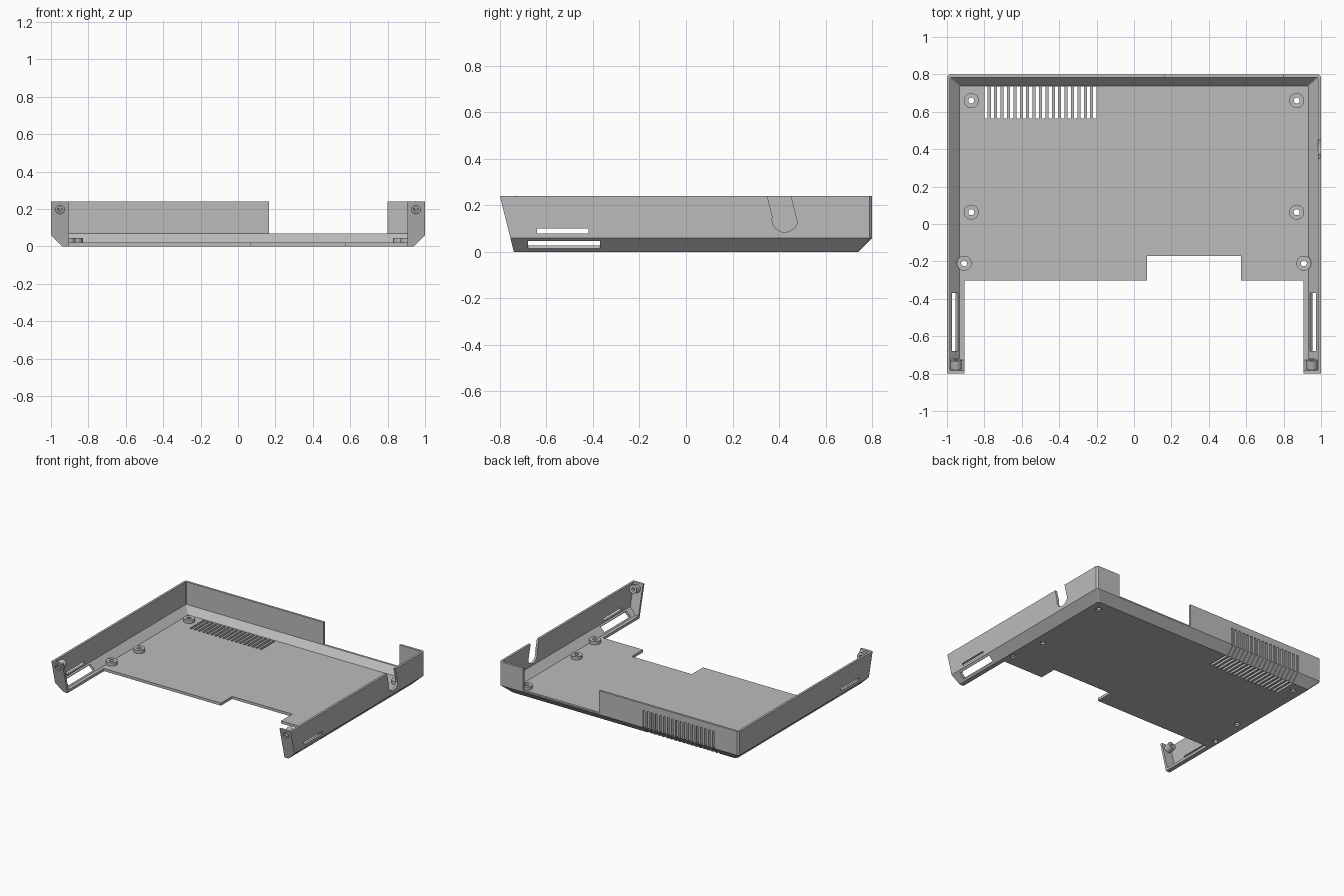
import bpy, bmesh, math
from mathutils import Vector

if "Cube" in bpy.data.objects:
    bpy.data.objects.remove(bpy.data.objects["Cube"], do_unlink=True)

grey = bpy.data.materials.new("case_grey")
grey.use_nodes = True
COLOUR = (0.5, 0.5, 0.5, 1)
grey.diffuse_color = COLOUR
grey.node_tree.nodes["Principled BSDF"].inputs["Base Color"].default_value = COLOUR

SLOPE = 0.25          # lean of the front ends
END_AXIS = Vector((0, -1, -SLOPE)).normalized()


# Helpers
def loft(bm, rings, caps=True):
    loops = [[bm.verts.new(p) for p in ring] for ring in rings]
    n = len(loops[0])
    pairs = list(zip(loops, loops[1:]))
    if caps:
        bm.faces.new(loops[0])
        bm.faces.new(loops[-1])
    else:
        pairs.append((loops[-1], loops[0]))
    for a, b in pairs:
        for i in range(n):
            j = (i + 1) % n
            bm.faces.new((a[i], a[j], b[j], b[i]))


def prism(bm, outline, x0, x1):
    loft(bm, [[(x, y, z) for y, z in outline] for x in (x0, x1)])


def box(bm, x0, x1, y0, y1, z0, z1):
    prism(bm, [(y0, z0), (y1, z0), (y1, z1), (y0, z1)], x0, x1)


def circle(centre, axis, r, n=24):
    q = axis.to_track_quat('Z', 'Y')
    return [centre + q @ Vector((r * math.cos(t), r * math.sin(t), 0))
            for t in (2 * math.pi * i / n for i in range(n))]


def rod(bm, a, b, r):
    a, b = Vector(a), Vector(b)
    loft(bm, [circle(a, b - a, r), circle(b, b - a, r)])


def tube(bm, a, b, r, hole):
    a, b = Vector(a), Vector(b)
    loft(bm, [circle(p, b - a, s) for p, s in ((a, r), (b, r), (b, hole), (a, hole))], False)


def make(name, bm):
    bmesh.ops.recalc_face_normals(bm, faces=bm.faces)
    me = bpy.data.meshes.new(name)
    bm.to_mesh(me)
    bm.free()
    me.materials.append(grey)
    ob = bpy.data.objects.new(name, me)
    bpy.context.collection.objects.link(ob)
    return ob


def cut(ob, bm):
    cutter = make("cutter", bm)
    cutter.hide_render = True
    mod = ob.modifiers.new("cut", 'BOOLEAN')
    mod.operation, mod.solver, mod.object = 'DIFFERENCE', 'EXACT', cutter
    mod.use_self = True
    dg = bpy.context.evaluated_depsgraph_get()
    me = bpy.data.meshes.new_from_object(ob.evaluated_get(dg))
    ob.modifiers.clear()
    ob.data = me
    bpy.data.objects.remove(cutter, do_unlink=True)


def tray_ring(z, hx, back, front, c=0.012):
    f = front - SLOPE * z
    return [(-hx, f, z), (hx, f, z), (hx, back - c, z), (hx - c, back, z),
            (-hx + c, back, z), (-hx, back - c, z)]


# Tray shell with chamfered lower edges
bm = bmesh.new()
loft(bm, [tray_ring(0, 0.94, 0.74, -0.74), tray_ring(0.06, 1, 0.8, -0.74),
          tray_ring(0.24, 1, 0.8, -0.74)])
shell = make("case_shell", bm)

# Hollow inside
bm = bmesh.new()
loft(bm, [tray_ring(0.02, 0.932, 0.738, -0.722, 0.004), tray_ring(0.07, 0.983, 0.783, -0.722, 0.004),
          tray_ring(0.3, 0.983, 0.783, -0.722, 0.004)])
cut(shell, bm)

# Front opening with its stepped notch, and the rear wall gap
bm = bmesh.new()
box(bm, -0.907, 0.907, -1, -0.303, -0.1, 0.4)
box(bm, 0.07, 0.572, -0.5, -0.17, -0.1, 0.4)
box(bm, 0.165, 0.8, 0.7, 1, 0.07, 0.4)
cut(shell, bm)

# Leaning round-bottomed cable notch in one side wall
bm = bmesh.new()
lean, r = math.atan(SLOPE), 0.055
outline = [(0.425 + r * math.cos(t), 0.14 + r * math.sin(t))
           for t in (math.pi + lean * -1 + math.pi * i / 12 for i in range(13))]
y_end, z_end = outline[-1]
y_start, z_start = outline[0]
outline += [(y_end - SLOPE * (0.3 - z_end), 0.3), (y_start - SLOPE * (0.3 - z_start), 0.3)]
prism(bm, outline, 0.95, 1.1)
cut(shell, bm)

# Long slots through the side walls and the chamfers of both arms
bm = bmesh.new()
for s in (-1, 1):
    box(bm, s * 0.95, s * 1.1, -0.64, -0.42, 0.08, 0.1)
    mid = Vector((s * 0.963, 0, 0.038))
    along, across = Vector((s, 0, 1)).normalized(), Vector((s, 0, -1)).normalized()
    corners = [mid + along * u * 0.023 + across * v * 0.03
               for u, v in ((-1, -1), (1, -1), (1, 1), (-1, 1))]
    loft(bm, [[p + Vector((0, y, 0)) for p in corners] for y in (-0.68, -0.37)])
cut(shell, bm)

# Vents: open in the floor, shallow grooves up the chamfer and rear wall
bm = bmesh.new()
vent = [(0.565, -0.05), (0.9, -0.05), (0.9, 0.19), (0.792, 0.19),
        (0.792, 0.063), (0.735, 0.006), (0.735, 0.03), (0.565, 0.03)]
COUNT, WIDTH = 18, 0.018
for i in range(COUNT):
    x = -0.8 + i * (0.6 - WIDTH) / (COUNT - 1)
    prism(bm, vent, x, x + WIDTH)
cut(shell, bm)

# Screw holes in the floor and in the arm ends
bosses = [(s * x, y) for s in (-1, 1) for x, y in ((0.87, 0.66), (0.87, 0.063), (0.908, -0.21))]
ends = [Vector((s * 0.951, -0.74 - SLOPE * 0.197, 0.197)) for s in (-1, 1)]
bm = bmesh.new()
for x, y in bosses:
    rod(bm, (x, y, -0.05), (x, y, 0.1), 0.016)
    rod(bm, (x, y, -0.05), (x, y, 0.01), 0.021)
for p in ends:
    rod(bm, p + END_AXIS * 0.05, p - END_AXIS * 0.05, 0.012)
    rod(bm, p + END_AXIS * 0.05, p - END_AXIS * 0.009, 0.024)
cut(shell, bm)

# Raised screw bosses
bm = bmesh.new()
for x, y in bosses:
    tube(bm, (x, y, 0.019), (x, y, 0.045), 0.04, 0.016)
floor_bosses = make("floor_bosses", bm)
bm = bmesh.new()
for p in ends:
    tube(bm, p - END_AXIS * 0.015, p - END_AXIS * 0.065, 0.03, 0.012)
end_bosses = make("arm_end_bosses", bm)

# Smooth only the round surfaces
bpy.ops.object.select_all(action='DESELECT')
for ob in (shell, floor_bosses, end_bosses):
    ob.select_set(True)
bpy.context.view_layer.objects.active = shell
bpy.ops.object.shade_smooth_by_angle(angle=math.radians(25))
